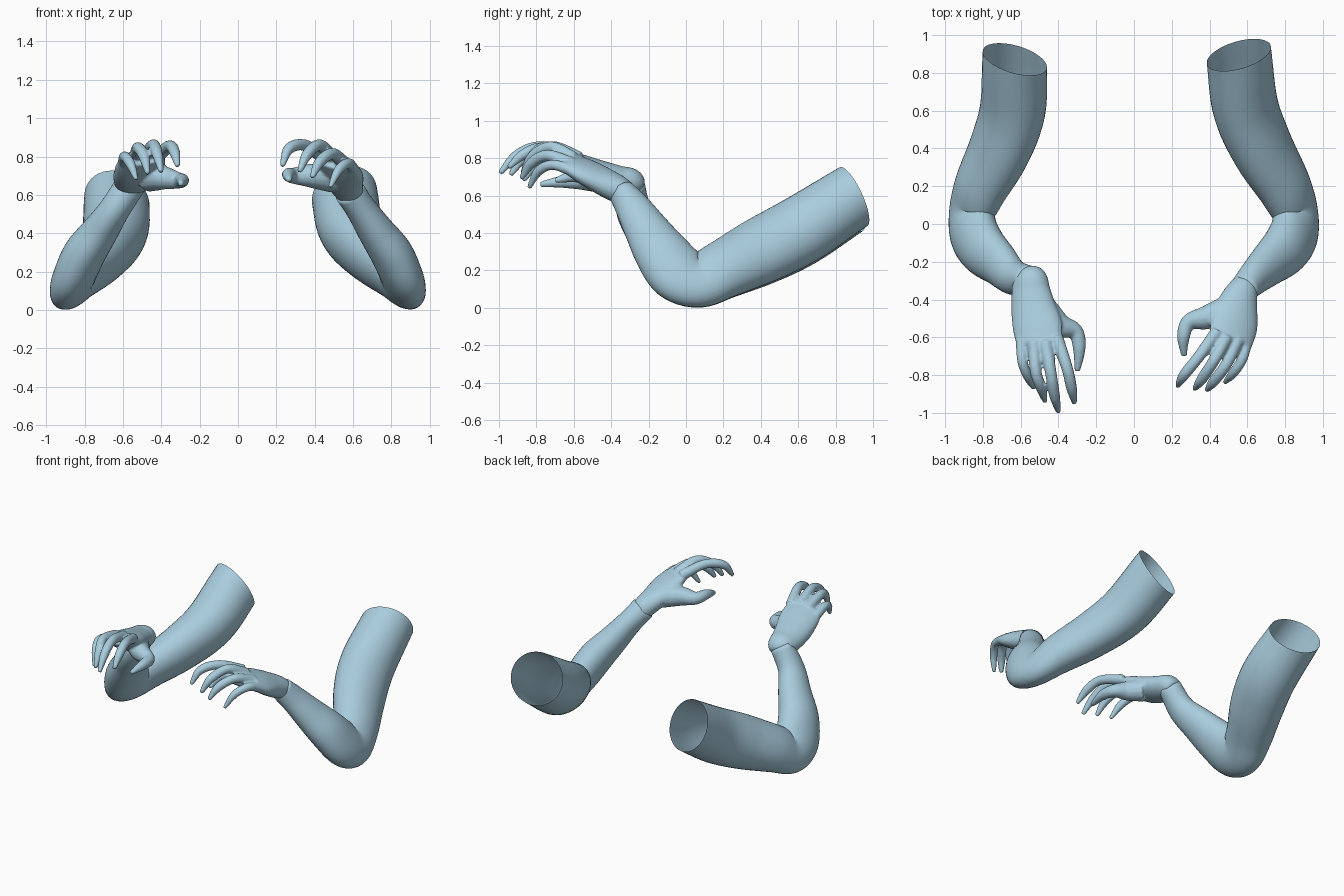
import bpy, bmesh, math
from mathutils import Vector

cube = bpy.data.objects.get("Cube")
if cube:
    bpy.data.objects.remove(cube)

skin = bpy.data.materials.new("pale_blue")
skin.use_nodes = True
skin.diffuse_color = (0.40, 0.61, 0.73, 1)
skin.node_tree.nodes["Principled BSDF"].inputs["Base Color"].default_value = skin.diffuse_color


def smooth_rows(rows, steps):
    """Catmull-Rom interpolation through rows of numbers."""
    first = [2 * a - b for a, b in zip(rows[0], rows[1])]
    last = [2 * a - b for a, b in zip(rows[-1], rows[-2])]
    p = [first] + [list(r) for r in rows] + [last]
    out = []
    for i in range(1, len(p) - 2):
        for s in range(steps):
            t = s / steps
            out.append([b + t / 2 * (c - a + t * (2*a - 5*b + 4*c - d + t * (3*(b - c) + d - a)))
                        for a, b, c, d in zip(*p[i - 1:i + 3])])
    return out + [list(rows[-1])]


def loft(bm, rows, lateral, sides=24, steps=5, rim=None):
    """Elliptical tube of x, y, z, lateral radius, other radius; a rim direction leaves the start open."""
    rows = smooth_rows(rows, steps)
    centres = [Vector(r[:3]) for r in rows]
    rings = []
    for i, r in enumerate(rows):
        tangent = (centres[min(i + 1, len(rows) - 1)] - centres[max(i - 1, 0)]).normalized()
        if rim and i < steps:
            tangent = tangent.lerp(rim, 1 - i / steps).normalized()
        u = (lateral - tangent * lateral.dot(tangent)).normalized()
        v = u.cross(tangent)
        rings.append([bm.verts.new(centres[i] + u * r[3] * math.cos(a) + v * r[4] * math.sin(a))
                      for a in (math.tau * k / sides for k in range(sides))])
    for a, b in zip(rings, rings[1:]):
        for k in range(sides):
            n = (k + 1) % sides
            bm.faces.new((a[k], a[n], b[n], b[k]))
    bm.faces.new(rings[-1])
    if not rim:
        bm.faces.new(rings[0])


def finish(bm, name, side):
    for v in bm.verts:
        v.co.x *= side
    bmesh.ops.recalc_face_normals(bm, faces=bm.faces)
    for f in bm.faces:
        f.smooth = True
    mesh = bpy.data.meshes.new(name)
    bm.to_mesh(mesh)
    bm.free()
    mesh.materials.append(skin)
    ob = bpy.data.objects.new(name, mesh)
    bpy.context.collection.objects.link(ob)
    return ob


# Arm sections from the open shoulder end, round the elbow, to the wrist
ARM = [
    (0.555, 0.895, 0.595, 0.178, 0.172),
    (0.59, 0.62, 0.42, 0.168, 0.188),
    (0.68, 0.40, 0.305, 0.150, 0.186),
    (0.795, 0.20, 0.205, 0.128, 0.164),
    (0.85, 0.07, 0.145, 0.105, 0.155),
    (0.85, -0.04, 0.185, 0.108, 0.165),
    (0.80, -0.13, 0.295, 0.110, 0.148),
    (0.72, -0.205, 0.41, 0.095, 0.122),
    (0.64, -0.28, 0.53, 0.080, 0.096),
]
HINGE = Vector((0.84, 0.01, 0.55))
RIM = Vector((0.27, -0.86, -0.41)).normalized()

# Palm sections, then finger joints from index to little finger, then thumb
LEFT = dict(
    lateral=Vector((0.94, -0.12, -0.33)),
    palm=[(0.61, -0.305, 0.565, 0.055, 0.050), (0.58, -0.345, 0.62, 0.080, 0.070),
          (0.55, -0.43, 0.67, 0.110, 0.070), (0.53, -0.53, 0.725, 0.130, 0.060),
          (0.51, -0.62, 0.775, 0.120, 0.042)],
    fingers=[
        [(0.44, -0.57, 0.80), (0.345, -0.70, 0.86), (0.265, -0.80, 0.84), (0.23, -0.86, 0.75)],
        [(0.49, -0.60, 0.80), (0.425, -0.72, 0.86), (0.36, -0.82, 0.81), (0.32, -0.875, 0.72)],
        [(0.55, -0.61, 0.77), (0.49, -0.74, 0.815), (0.425, -0.83, 0.77), (0.385, -0.88, 0.69)],
        [(0.60, -0.60, 0.73), (0.575, -0.71, 0.765), (0.525, -0.79, 0.73), (0.48, -0.84, 0.64)],
    ],
    thumb=[(0.50, -0.45, 0.685), (0.385, -0.495, 0.70), (0.29, -0.52, 0.70),
           (0.262, -0.60, 0.705), (0.265, -0.70, 0.68)],
)
RIGHT = dict(
    lateral=Vector((0.97, 0, -0.2)),
    palm=[(0.565, -0.265, 0.64, 0.065, 0.055), (0.55, -0.295, 0.67, 0.092, 0.075),
          (0.545, -0.36, 0.685, 0.105, 0.074), (0.53, -0.46, 0.715, 0.122, 0.072),
          (0.51, -0.55, 0.755, 0.132, 0.060), (0.50, -0.635, 0.795, 0.120, 0.042)],
    fingers=[
        [(0.41, -0.60, 0.81), (0.355, -0.76, 0.855), (0.33, -0.87, 0.82), (0.315, -0.95, 0.75)],
        [(0.47, -0.62, 0.82), (0.44, -0.79, 0.86), (0.42, -0.91, 0.81), (0.40, -0.995, 0.72)],
        [(0.53, -0.62, 0.81), (0.52, -0.78, 0.845), (0.49, -0.87, 0.80), (0.47, -0.94, 0.71)],
        [(0.595, -0.61, 0.77), (0.59, -0.73, 0.80), (0.56, -0.81, 0.76), (0.53, -0.87, 0.68)],
    ],
    thumb=[(0.47, -0.46, 0.69), (0.395, -0.535, 0.69), (0.31, -0.57, 0.675),
           (0.29, -0.66, 0.675), (0.30, -0.78, 0.66)],
)


def digit(bm, joints, radii, reference):
    loft(bm, [(*p, r, r) for p, r in zip(joints, radii)], reference, 14, 6)


def build(label, side, hand, splay):
    # Arm tube, swung outward, back and down at the shoulder by splay
    rows = []
    for x, y, z, *radii in ARM:
        swing = splay * max(0, y)
        rows.append((x + swing, y - swing * 0.3, z - swing * 0.35, *radii))
    bm = bmesh.new()
    loft(bm, rows + [(*hand["palm"][1][:3], 0.080, 0.072)], HINGE, 40, 6, RIM)
    finish(bm, label + "_arm", side)

    # Hand: palm and digits fused into one skin
    bm = bmesh.new()
    loft(bm, hand["palm"], hand["lateral"], 28)
    for i, joints in enumerate(hand["fingers"]):
        scale = 0.9 if i == 3 else 1
        digit(bm, joints, [r * scale for r in (0.036, 0.031, 0.029, 0.014)], hand["lateral"])
    digit(bm, hand["thumb"], (0.075, 0.064, 0.043, 0.034, 0.015), Vector((0, 0, 1)))
    ob = finish(bm, label + "_hand", side)
    fuse = ob.modifiers.new("fuse", "REMESH")
    fuse.mode = "VOXEL"
    fuse.voxel_size = 0.008
    fuse.use_smooth_shade = True
    blend = ob.modifiers.new("blend", "SMOOTH")
    blend.factor = 0.5
    blend.iterations = 6


build("left", 1, LEFT, 0)
build("right", -1, RIGHT, 0.085)
